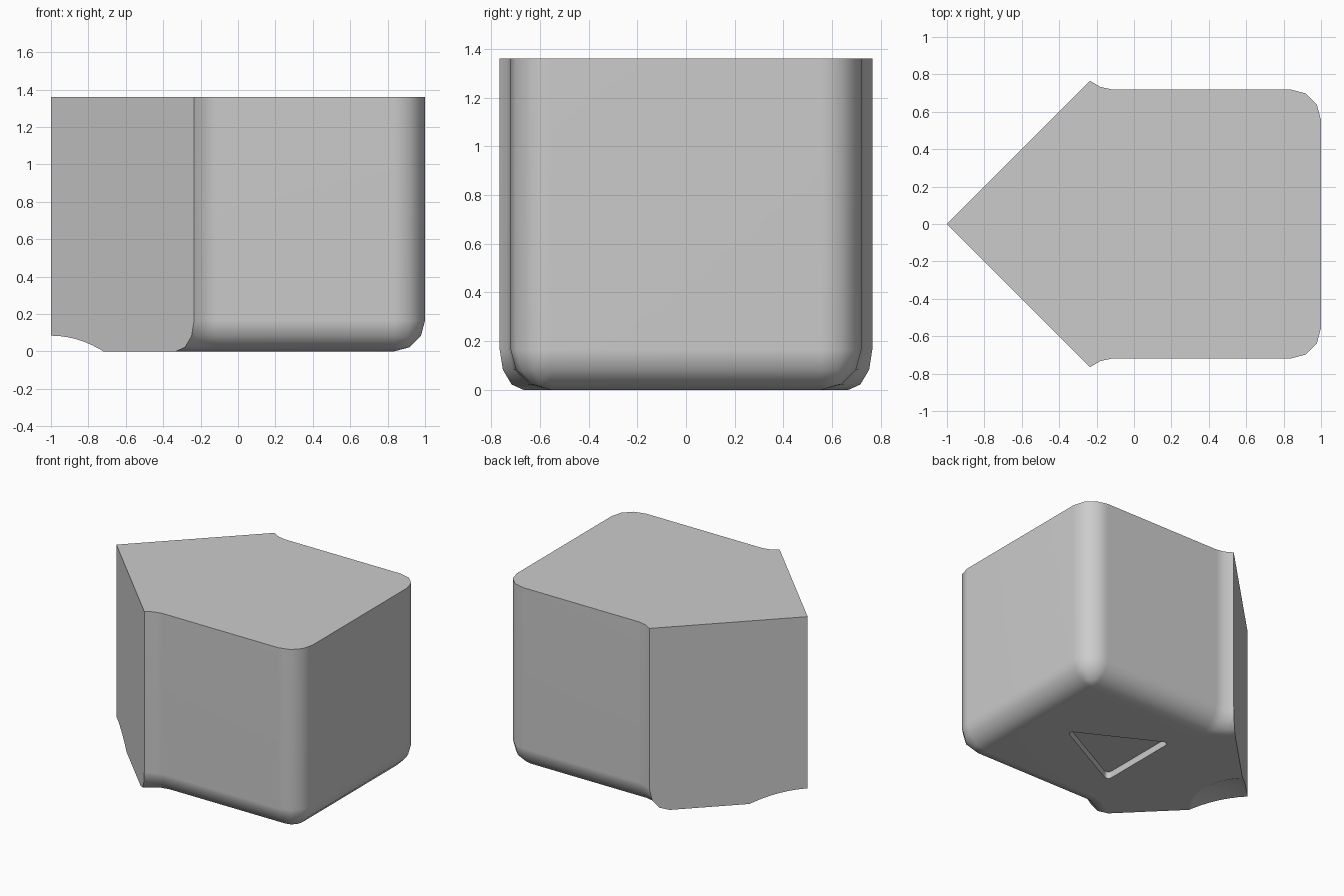
import bpy, bmesh, math
from mathutils import Vector

if "Cube" in bpy.data.objects:
    bpy.data.objects.remove(bpy.data.objects["Cube"])

R, TOP = 0.165, 1.36


def new_object(name, bm):
    bmesh.ops.recalc_face_normals(bm, faces=bm.faces[:])
    me = bpy.data.meshes.new(name)
    bm.to_mesh(me)
    bm.free()
    ob = bpy.data.objects.new(name, me)
    bpy.context.collection.objects.link(ob)
    return ob


def outline(inset):
    """Block outline: rounded right corners, sides flaring outward at the left."""
    r = R - inset
    half = [(1 - R + r * math.cos(math.radians(a)), 0.72 - R + r * math.sin(math.radians(a)))
            for a in (0, 30, 60, 90)]
    flare = [(-0.12, 0.72), (-0.18, 0.733), (-0.235, 0.765), (-0.30, 0.81), (-0.45, 0.91), (-1.3, 0.91)]
    half += [(x, y - inset) for x, y in flare]
    return half + [(x, -y) for x, y in reversed(half)]


# block: stacked outlines with a rounded bottom edge
bm = bmesh.new()
levels = [(R * (1 - math.sin(math.radians(a))), R * (1 - math.cos(math.radians(a))))
          for a in (90, 60, 30, 0)] + [(TOP, 0)]
rings = [[bm.verts.new((x, y, z)) for x, y in outline(i)] for z, i in levels]
n = len(rings[0])
for lo, hi in zip(rings, rings[1:]):
    for k in range(n):
        m = (k + 1) % n
        bm.faces.new((lo[k], lo[m], hi[m], hi[k]))
bm.faces.new(rings[0])
bm.faces.new(rings[-1])
bmesh.ops.remove_doubles(bm, verts=bm.verts[:], dist=1e-4)
bmesh.ops.recalc_face_normals(bm, faces=bm.faces[:])

# pointed nose: two diagonal cuts, each capped
for s in (1, -1):
    cut = bmesh.ops.bisect_plane(bm, geom=bm.verts[:] + bm.edges[:] + bm.faces[:], dist=1e-6,
                                 plane_co=(-1, 0, 0), plane_no=Vector((-1, s, 0)).normalized(),
                                 clear_outer=True)
    edges = [e for e in bm.edges if e.is_boundary]
    bmesh.ops.holes_fill(bm, edges=edges, sides=0)
block = new_object("pointed_block", bm)

# shallow round hollow under the nose
bm = bmesh.new()
bmesh.ops.create_uvsphere(bm, u_segments=64, v_segments=48, radius=0.98)
bmesh.ops.translate(bm, verts=bm.verts[:], vec=(-1, 0, -0.896))
nose_cutter = new_object("nose_hollow_cutter", bm)

# rounded triangular pocket in the underside
bm = bmesh.new()
base = bm.faces.new([bm.verts.new((x, y, -0.1)) for x, y in ((0.59, 0), (-0.04, 0.33), (-0.04, -0.33))])
ext = bmesh.ops.extrude_face_region(bm, geom=[base])
bmesh.ops.translate(bm, verts=[v for v in ext["geom"] if isinstance(v, bmesh.types.BMVert)], vec=(0, 0, 0.15))
upright = [e for e in bm.edges if abs(e.verts[0].co.z - e.verts[1].co.z) > 0.1]
bmesh.ops.bevel(bm, geom=upright, offset=0.05, segments=4, profile=0.5, affect='EDGES')
pocket_cutter = new_object("pocket_cutter", bm)

# carve and shade
bpy.context.view_layer.objects.active = block
block.select_set(True)
for cutter in (nose_cutter, pocket_cutter):
    mod = block.modifiers.new("carve", 'BOOLEAN')
    mod.operation, mod.solver, mod.object = 'DIFFERENCE', 'EXACT', cutter
    bpy.ops.object.modifier_apply(modifier=mod.name)
    bpy.data.objects.remove(cutter)
bpy.ops.object.shade_smooth_by_angle(angle=math.radians(38))
block.modifiers.new("clean_shading", 'WEIGHTED_NORMAL').keep_sharp = True
